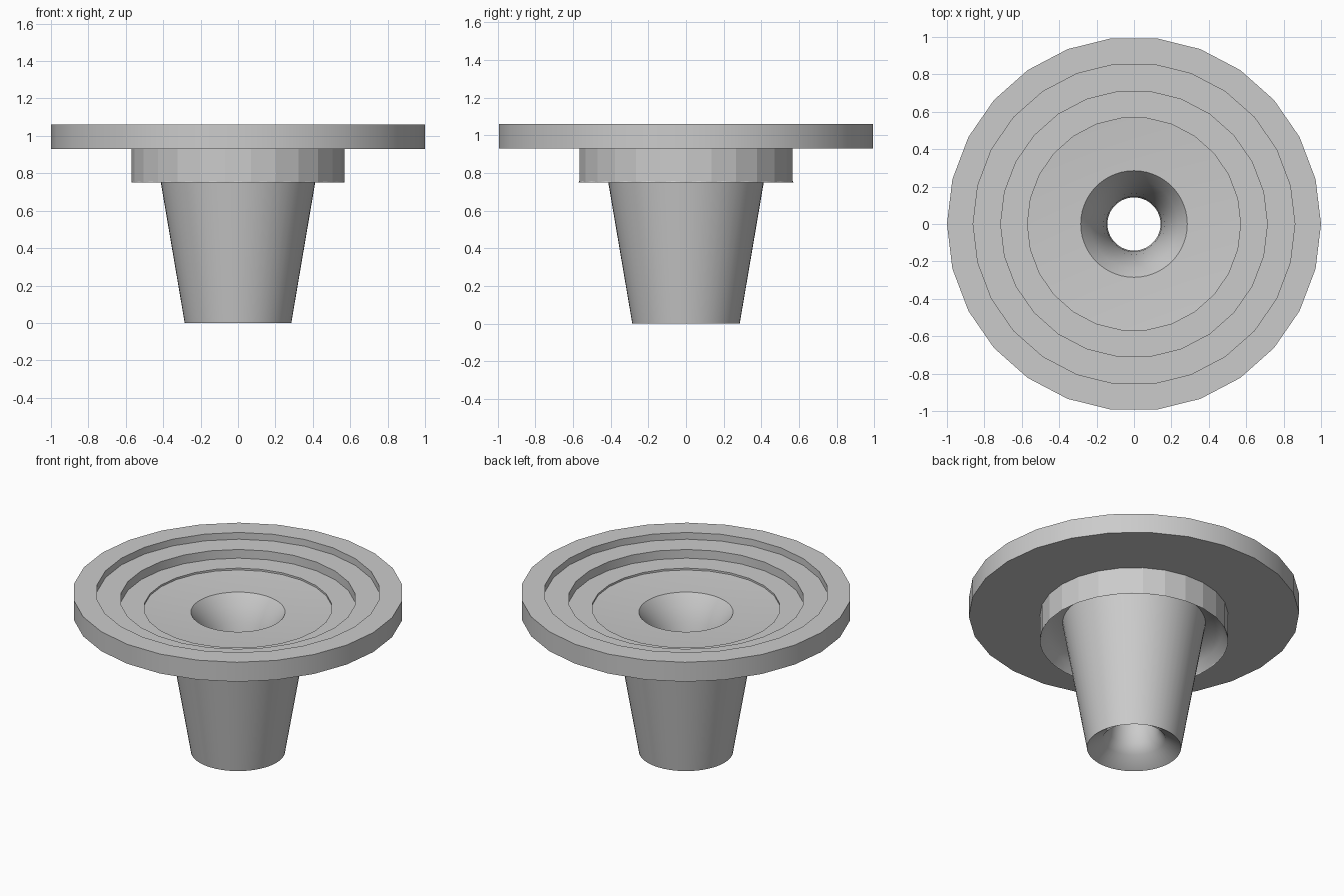
import bpy, bmesh, math

if "Cube" in bpy.data.objects:
    bpy.data.objects.remove(bpy.data.objects["Cube"])


def lathe(name, profile, sides, closed=False, smooth=True):
    """Revolve (radius, z) points; order runs counter-clockwise in section."""
    bm = bmesh.new()
    rings = []
    for r, z in profile:
        ring = []
        for i in range(sides):
            a = 2 * math.pi * i / sides
            ring.append(bm.verts.new((r * math.cos(a), r * math.sin(a), z)))
        rings.append(ring)
    pairs = list(zip(rings, rings[1:]))
    if closed:
        pairs.append((rings[-1], rings[0]))
    for low, high in pairs:
        for i in range(sides):
            j = (i + 1) % sides
            bm.faces.new((low[i], low[j], high[j], high[i]))
    mesh = bpy.data.meshes.new(name)
    bm.to_mesh(mesh)
    bm.free()
    obj = bpy.data.objects.new(name, mesh)
    bpy.context.collection.objects.link(obj)
    if smooth:
        bpy.ops.object.select_all(action='DESELECT')
        obj.select_set(True)
        bpy.context.view_layer.objects.active = obj
        bpy.ops.object.shade_smooth_by_angle(angle=math.radians(30))
    return obj


# Wide rim with two shallow steps down towards the middle
lathe("stepped_rim", [
    (0.57, 0.93), (1.0, 0.93), (1.0, 1.06), (0.86, 1.06),
    (0.86, 1.015), (0.713, 1.015), (0.713, 0.957), (0.57, 0.957),
], 26, closed=True)

# Faceted collar hanging under the rim
lathe("collar", [(0.57, 0.75), (0.57, 0.945)], 26, smooth=False)

# Smooth spout: dished floor, waisted bore, tapered outside, hollow under collar
lathe("spout", [
    (0.57, 0.945), (0.43, 0.935), (0.285, 0.93),
    (0.235, 0.86), (0.195, 0.77), (0.165, 0.66), (0.148, 0.54), (0.142, 0.42),
    (0.142, 0.20), (0.155, 0.12), (0.19, 0.06), (0.285, 0.0),
    (0.433, 0.87), (0.49, 0.85), (0.535, 0.81), (0.57, 0.75),
], 52)
